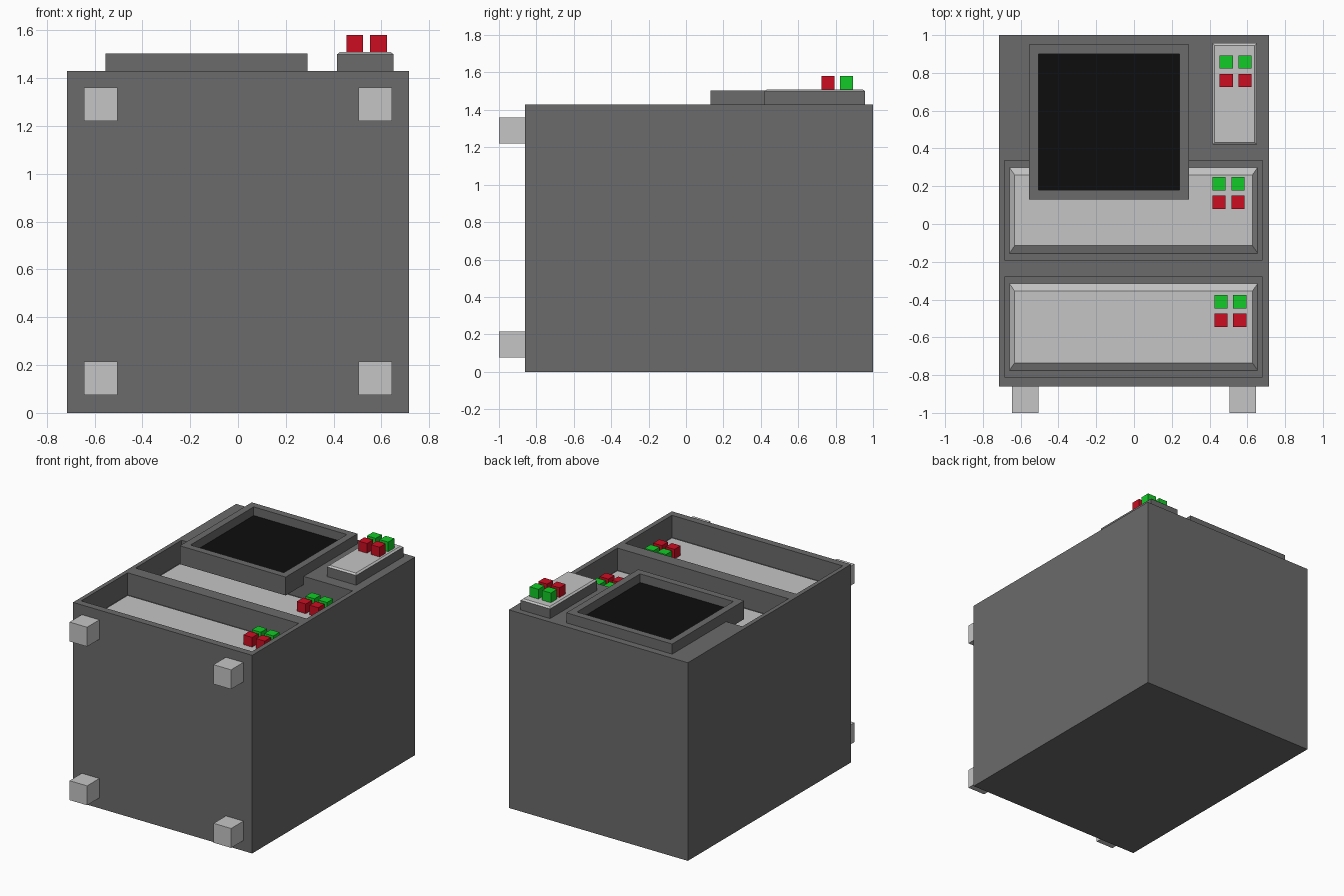
import bpy, bmesh

if "Cube" in bpy.data.objects:
    bpy.data.objects.remove(bpy.data.objects["Cube"])


def material(name, rgb):
    m = bpy.data.materials.new(name)
    m.diffuse_color = (*rgb, 1)
    m.use_nodes = True
    m.node_tree.nodes["Principled BSDF"].inputs["Base Color"].default_value = m.diffuse_color
    return m


DARK = material("dark grey", (0.145, 0.145, 0.145))
LIGHT = material("light grey", (0.56, 0.56, 0.56))
BLACK = material("screen black", (0.004, 0.004, 0.004))
RED = material("button red", (0.6, 0.004, 0.015))
GREEN = material("button green", (0.006, 0.6, 0.02))


def box(name, x, y, z, mat, taper=(0, 0)):
    """Box from (min, max) ranges; taper pulls the top edges inward in x and y."""
    bm = bmesh.new()
    bmesh.ops.create_cube(bm, size=1)
    for v in bm.verts:
        top = v.co.z > 0
        sx, sy = (1 if v.co.x > 0 else -1), (1 if v.co.y > 0 else -1)
        v.co = (x[sx > 0] - sx * taper[0] * top,
                y[sy > 0] - sy * taper[1] * top,
                z[top])
    me = bpy.data.meshes.new(name)
    bm.to_mesh(me)
    bm.free()
    me.materials.append(mat)
    ob = bpy.data.objects.new(name, me)
    bpy.context.collection.objects.link(ob)
    return ob


def cut(ob, x, y, z):
    """Carve a box-shaped recess into an object."""
    cutter = box("cutter", x, y, z, DARK)
    cutter.hide_render = True
    mod = ob.modifiers.new("recess", 'BOOLEAN')
    mod.operation, mod.solver, mod.object = 'DIFFERENCE', 'EXACT', cutter
    bpy.context.view_layer.objects.active = ob
    bpy.ops.object.modifier_apply(modifier=mod.name)
    bpy.data.objects.remove(cutter)


def buttons(name, x, y, z):
    """Two red buttons in front, two green behind; (x, y) is the front left corner."""
    for row, (colour, mat) in enumerate((("red", RED), ("green", GREEN))):
        for col in range(2):
            bx, by = x + col * 0.1, y + row * 0.098
            box(f"{name}_{colour}_button_{col + 1}", (bx, bx + 0.07),
                (by, by + 0.07), (z, z + 0.07), mat)


# Cabinet with two sunken trays in the top
TOP, FLOOR, PANEL = 1.43, 1.27, 1.31
body = box("cabinet_body", (-0.715, 0.715), (-0.86, 1.0), (0, TOP), DARK)
trays = {"front": ((-0.81, -0.28), 0.425, -0.545),
         "middle": ((-0.19, 0.335), 0.415, 0.08)}
for name, ((y0, y1), bx, by) in trays.items():
    cut(body, (-0.685, 0.68), (y0, y1), (FLOOR, TOP + 0.2))
    # Sloped panel and buttons in the tray
    box(name + "_panel", (-0.66, 0.655), (y0 + 0.035, y1 - 0.035),
        (FLOOR, PANEL), LIGHT, (0.028, 0.04))
    buttons(name, bx, by, PANEL)

# Screen frame, overhanging the middle tray, with a sunken screen
frame = box("screen_frame", (-0.555, 0.29), (0.13, 0.95), (1.37, 1.503), DARK)
cut(frame, (-0.505, 0.24), (0.18, 0.90), (1.435, 1.7))
box("screen", (-0.505, 0.24), (0.18, 0.90), (1.432, 1.441), BLACK)

# Raised corner console with a light top plate
box("corner_console", (0.415, 0.65), (0.42, 0.957), (TOP, 1.50), DARK)
box("corner_plate", (0.415, 0.65), (0.42, 0.957), (1.50, 1.51), LIGHT, (0.012, 0.012))
buttons("corner", 0.453, 0.725, 1.51)

# Four square feet on the front face
for side, x in (("left", (-0.645, -0.505)), ("right", (0.505, 0.645))):
    for level, z in (("lower", (0.075, 0.215)), ("upper", (1.22, 1.36))):
        box(f"{level}_{side}_foot", x, (-1.0, -0.86), z, LIGHT)
